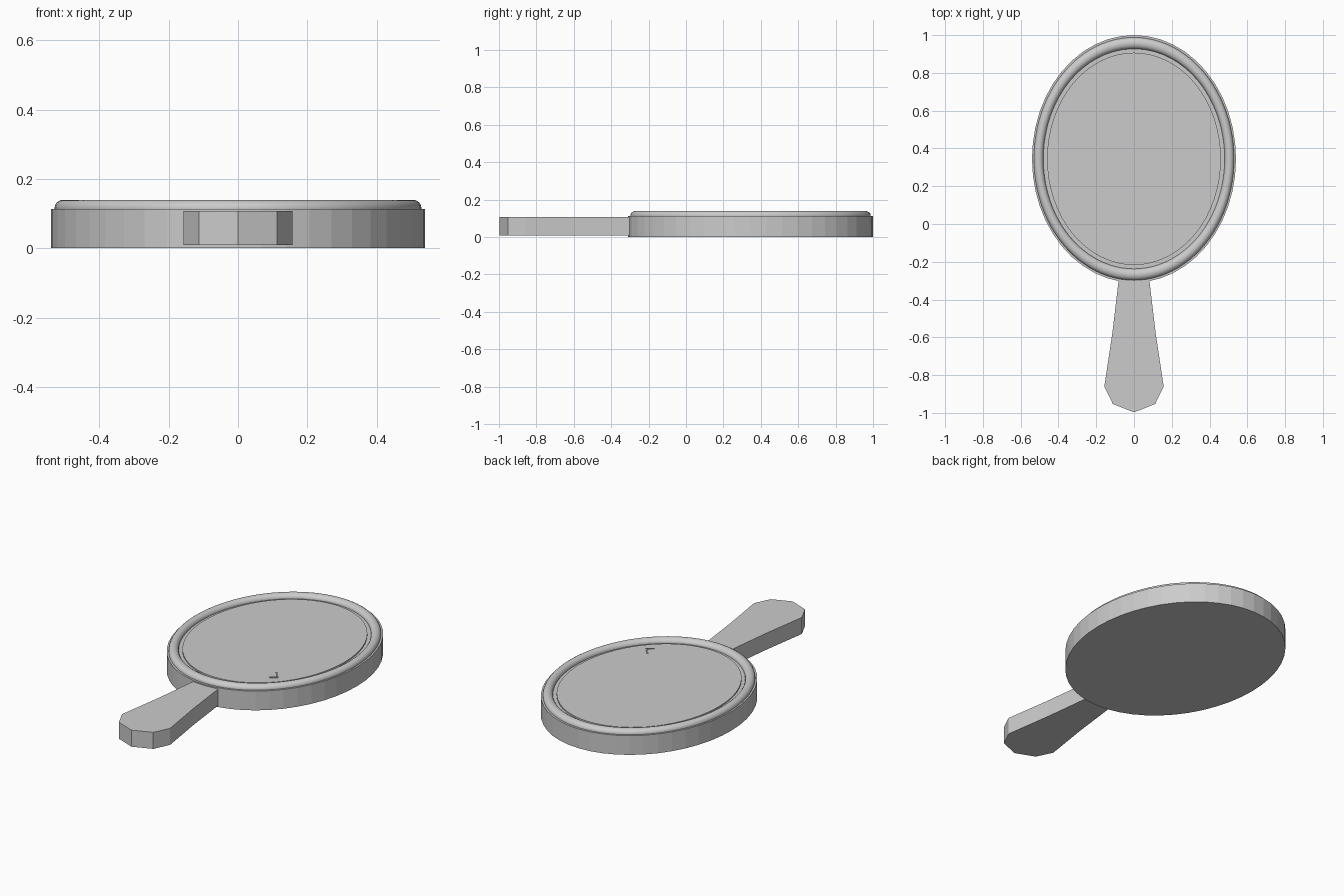
import bpy, bmesh, math

if "Cube" in bpy.data.objects:
    bpy.data.objects.remove(bpy.data.objects["Cube"])

CY = 0.345           # centre of the oval head
RX, RY = 0.54, 0.655  # half sizes of the oval head

grey = bpy.data.materials.new("plain grey")
grey.diffuse_color = (0.6, 0.6, 0.6, 1)
grey.use_nodes = True
grey.node_tree.nodes["Principled BSDF"].inputs["Base Color"].default_value = grey.diffuse_color


def finish(name, bm):
    bmesh.ops.recalc_face_normals(bm, faces=bm.faces)
    me = bpy.data.meshes.new(name)
    bm.to_mesh(me)
    bm.free()
    me.materials.append(grey)
    ob = bpy.data.objects.new(name, me)
    bpy.context.collection.objects.link(ob)
    return ob


def prism(name, outline, z0, z1):
    bm = bmesh.new()
    face = bm.faces.new([bm.verts.new((x, y, z0)) for x, y in outline])
    ext = bmesh.ops.extrude_face_region(bm, geom=[face], use_keep_orig=True)
    for v in ext["geom"]:
        if isinstance(v, bmesh.types.BMVert):
            v.co.z = z1
    return finish(name, bm)


def oval(rx, ry, n):
    return [(rx * math.cos(2 * math.pi * i / n), CY + ry * math.sin(2 * math.pi * i / n))
            for i in range(n)]


# Oval head and the mirror glass on it
prism("head", oval(RX, RY, 48), 0.0, 0.114)
prism("glass", oval(0.46, 0.562, 64), 0.10, 0.122)

# Rounded rim: ring section swept around the oval
bm = bmesh.new()
N, M, R, r = 96, 16, 0.505, 0.025
rings = []
for i in range(N):
    a = 2 * math.pi * i / N
    ring = []
    for j in range(M):
        b = 2 * math.pi * j / M
        d = R + r * math.cos(b)
        ring.append(bm.verts.new((d * math.cos(a), CY + d * RY / RX * math.sin(a),
                                  0.115 + r * math.sin(b))))
    rings.append(ring)
for i in range(N):
    p, q = rings[i], rings[(i + 1) % N]
    for j in range(M):
        k = (j + 1) % M
        f = bm.faces.new((p[j], q[j], q[k], p[k]))
        f.smooth = True
finish("rim", bm)

# Flared handle with a pointed end
side = [(0.078, -0.27), (0.115, -0.58), (0.157, -0.86), (0.112, -0.953)]
prism("handle", side + [(0, -0.997)] + [(-x, y) for x, y in reversed(side)], 0.009, 0.107)

# Small corner mark on the glass
prism("corner_mark", [(0.243, 0.02), (0.283, -0.027), (0.245, -0.056),
                      (0.241, -0.049), (0.272, -0.025), (0.236, 0.015)], 0.12, 0.126)
